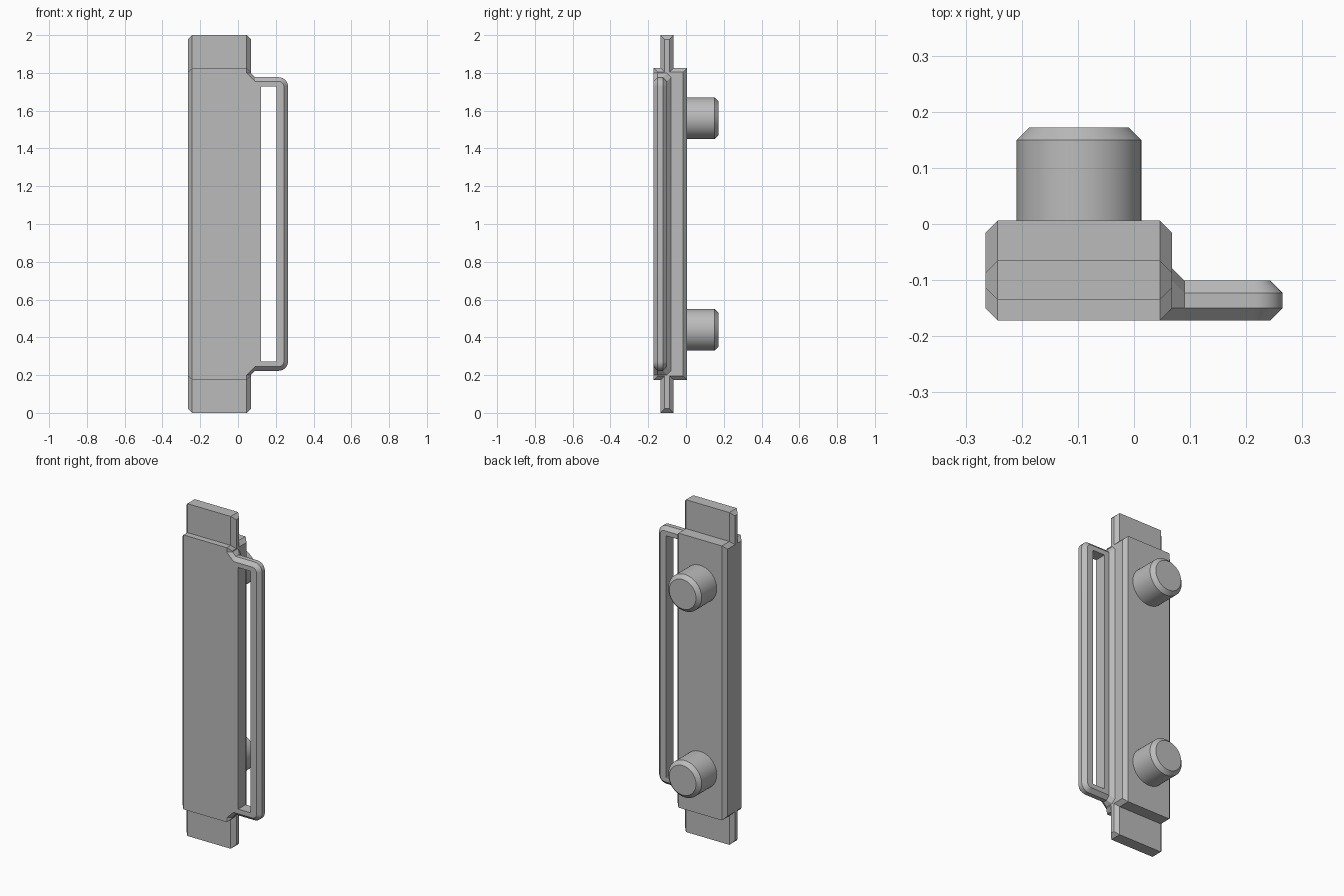
import bpy, bmesh, math

cube = bpy.data.objects.get("Cube")
if cube:
    bpy.data.objects.remove(cube, do_unlink=True)

BEVEL = 0.022
FRONT = -0.172
MID = 1.0  # height of the mirror plane

grey = bpy.data.materials.new("plain grey")
grey.use_nodes = True
colour = (0.5, 0.5, 0.5, 1)
grey.diffuse_color = colour
grey.node_tree.nodes["Principled BSDF"].inputs["Base Color"].default_value = colour


def loft(name, rings, smooth=False):
    """Skin a row of equal-length point rings and cap both ends."""
    bm = bmesh.new()
    rows = [[bm.verts.new(p) for p in ring] for ring in rings]
    for a, b in zip(rows, rows[1:]):
        for i in range(len(a)):
            j = (i + 1) % len(a)
            bm.faces.new((a[i], a[j], b[j], b[i]))
    bm.faces.new(rows[0])
    bm.faces.new(rows[-1])
    bmesh.ops.recalc_face_normals(bm, faces=bm.faces)
    mesh = bpy.data.meshes.new(name)
    bm.to_mesh(mesh)
    bm.free()
    mesh.materials.append(grey)
    obj = bpy.data.objects.new(name, mesh)
    bpy.context.collection.objects.link(obj)
    if smooth:
        bpy.ops.object.select_all(action="DESELECT")
        obj.select_set(True)
        bpy.context.view_layer.objects.active = obj
        bpy.ops.object.shade_smooth_by_angle(angle=math.radians(30))
    return obj


# Slab with a thin tongue at each end: one profile, bevelled on both sides
def slab_ring(x, inset):
    front, back = FRONT + inset, 0.006 - inset
    t0, t1 = -0.135 + inset, -0.065 - inset
    shoulder, tip = 0.826 - inset, 1 - inset
    upper = [(back, shoulder), (t1, shoulder), (t1, tip),
             (t0, tip), (t0, shoulder), (front, shoulder)]
    lower = [(y, -z) for y, z in reversed(upper)]
    return [(x, y, MID + z) for y, z in upper + lower]


loft("slab", [slab_ring(-0.265, BEVEL), slab_ring(-0.265 + BEVEL, 0),
              slab_ring(0.068 - BEVEL, 0), slab_ring(0.068, BEVEL)])


# Handle plate: outline with rounded outer corners, bevelled front and back
def handle_ring(y, inset):
    radius, cx, cz = 0.05 - inset, 0.215, 0.727
    arc = [(cx + radius * math.cos(math.radians(a)), cz + radius * math.sin(math.radians(a)))
           for a in range(0, 91, 10)]
    arc.append((0.04, cz + radius))
    outline = arc + [(x, -z) for x, z in reversed(arc)]
    return [(x, y, MID + z) for x, z in outline]


BACK = -0.101
handle = loft("handle", [handle_ring(FRONT, BEVEL), handle_ring(FRONT + BEVEL, 0),
                         handle_ring(BACK - BEVEL, 0), handle_ring(BACK, BEVEL)], True)

# Grip slot through the handle
slot = loft("slot_cutter", [[(x, y, MID + z) for x, z in
                             ((0.122, -0.727), (0.205, -0.727), (0.205, 0.727), (0.122, 0.727))]
                            for y in (-0.3, 0.1)])
slot.hide_render = True
slot.hide_viewport = True
cut = handle.modifiers.new("grip slot", "BOOLEAN")
cut.operation = "DIFFERENCE"
cut.solver = "EXACT"
cut.object = slot


# Flared neck where the handle meets the slab
def neck_ring(x, front_x, flare):
    top = 0.777 + flare
    upper = [(front_x, FRONT, top - BEVEL + (flare and BEVEL)),
             (x, FRONT + BEVEL, top),
             (x, BACK - BEVEL + flare, top),
             (x, BACK + flare, top - BEVEL)]
    lower = [(px, y, -z) for px, y, z in reversed(upper)]
    return [(px, y, MID + z) for px, y, z in upper + lower]


loft("handle_neck", [neck_ring(0.068, 0.068 - BEVEL, BEVEL), neck_ring(0.09, 0.09, 0)])


# Round pegs on the back
def peg_ring(y, radius, z):
    turn = [math.tau * i / 48 for i in range(48)]
    return [(-0.098 + radius * math.cos(a), y, z + radius * math.sin(a)) for a in turn]


for label, side in (("lower", -1), ("upper", 1)):
    z = MID + side * 0.56
    loft(label + "_peg", [peg_ring(-0.01, 0.111, z), peg_ring(0.15, 0.111, z),
                          peg_ring(0.172, 0.089, z)], True)
